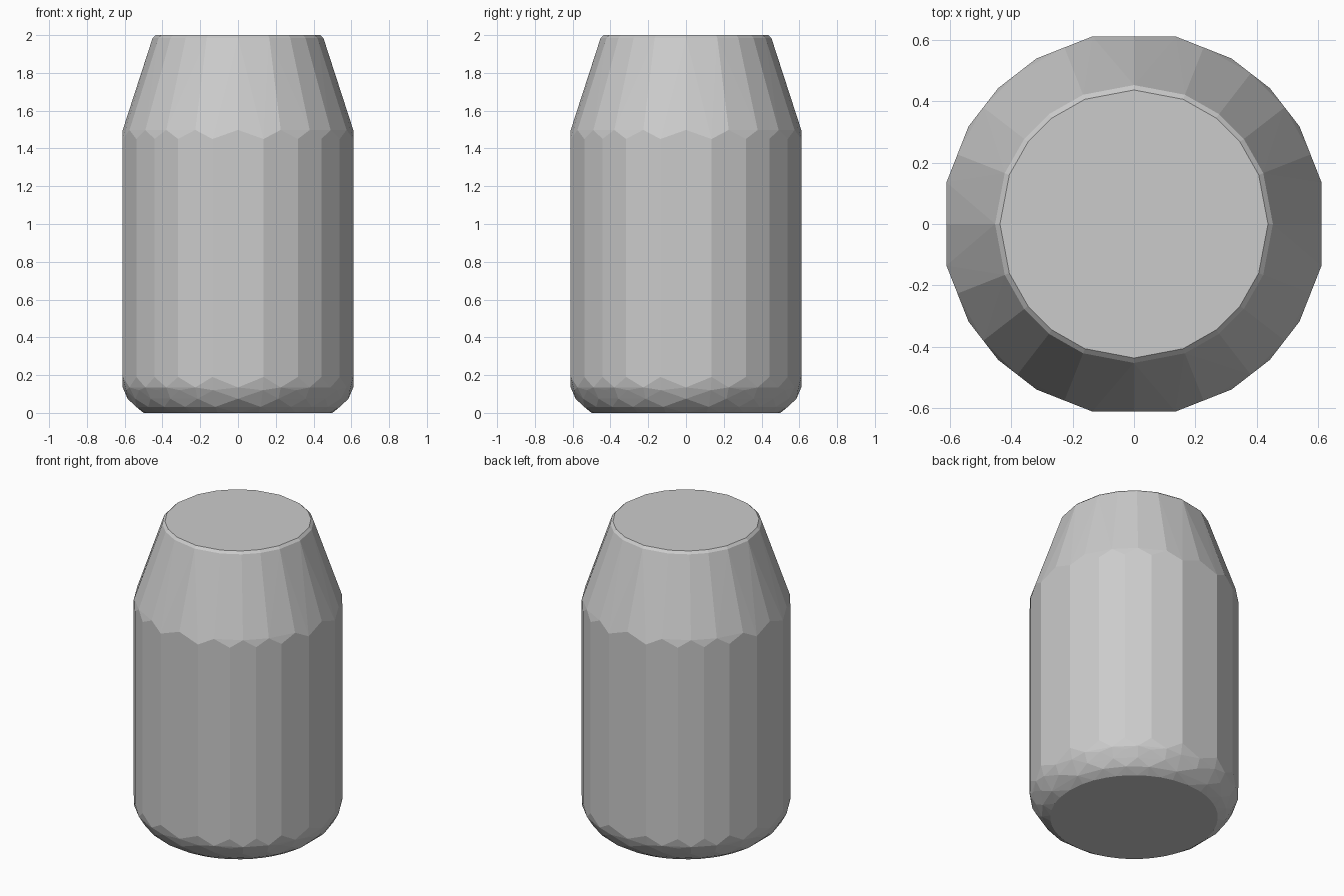
import bpy, bmesh
from math import radians, cos, sin

if "Cube" in bpy.data.objects:
    bpy.data.objects.remove(bpy.data.objects["Cube"])

bm = bmesh.new()

# angles of the body's corners: 20 flat sides, wider ones facing the axes
corners = [radians(q * 90 + a) for q in range(4) for a in (12.5, 30.5, 45, 59.5, 77.5)]
after = corners[1:] + [corners[0] + radians(360)]
mids = [(a, b) for a, b in zip(corners, after)]
mid_angles = [(a + b) / 2 for a, b in mids]


def ring(angles, radius, z):
    for a in angles:
        bm.verts.new((radius * cos(a), radius * sin(a), z))


# straight body: corner edges end further from the rim than the side centres
R = 0.625
ring(corners, R, 0.19)
ring(corners, R, 1.45)
for a, b in mids:
    x, y = R * (cos(a) + cos(b)) / 2, R * (sin(a) + sin(b)) / 2
    for z in (0.135, 1.498):
        bm.verts.new((x, y, z))

# rounded foot
ring(corners, 0.607, 0.12)
ring(mid_angles, 0.585, 0.075)
ring(corners, 0.552, 0.032)
ring(corners + mid_angles, 0.50, 0.0)

# sloping shoulder up to a finely bevelled flat top
ring(mid_angles, 0.452, 1.985)
ring(mid_angles, 0.436, 2.0)

# faceted convex skin around all rings
res = bmesh.ops.convex_hull(bm, input=bm.verts[:])
loose = [v for v in bm.verts if not v.link_faces]
bmesh.ops.delete(bm, geom=loose, context='VERTS')
bmesh.ops.dissolve_limit(bm, angle_limit=radians(0.5), verts=bm.verts[:], edges=bm.edges[:])
bmesh.ops.recalc_face_normals(bm, faces=bm.faces[:])

mesh = bpy.data.meshes.new("jar_body")
bm.to_mesh(mesh)
bm.free()
jar = bpy.data.objects.new("jar_body", mesh)
bpy.context.collection.objects.link(jar)
